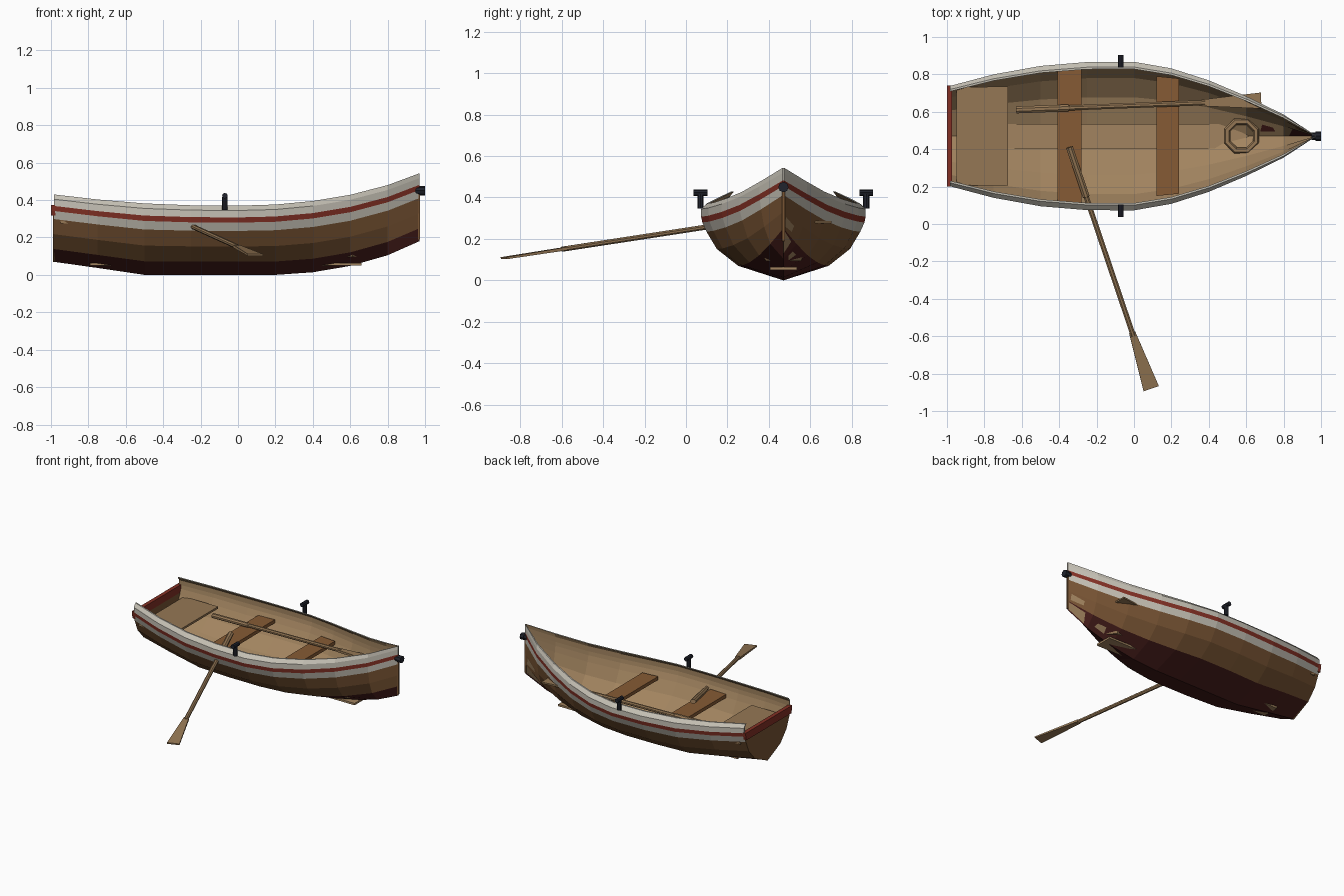
import bpy, bmesh, math
from mathutils import Vector, Matrix

if "Cube" in bpy.data.objects:
    bpy.data.objects.remove(bpy.data.objects["Cube"])

CY = 0.47  # boat centreline


def material(name, r, g, b):
    m = bpy.data.materials.new(name)
    m.use_nodes = True
    m.diffuse_color = (r, g, b, 1)
    m.node_tree.nodes["Principled BSDF"].inputs["Base Color"].default_value = (r, g, b, 1)
    return m


white = material("weathered_white", .56, .53, .46)
red = material("stripe_red", .23, .03, .018)
brown = material("hull_brown", .19, .09, .034)
maroon = material("bottom_maroon", .07, .014, .012)
tan = material("inner_tan", .36, .23, .115)
bench_wood = material("bench_wood", .24, .105, .035)
oar_wood = material("oar_wood", .30, .185, .09)
metal = material("dark_metal", .015, .017, .026)


def finish(name, bm, mats):
    bmesh.ops.recalc_face_normals(bm, faces=bm.faces)
    me = bpy.data.meshes.new(name)
    bm.to_mesh(me)
    bm.free()
    for m in mats:
        me.materials.append(m)
    ob = bpy.data.objects.new(name, me)
    bpy.context.collection.objects.link(ob)
    return ob


def loft(bm, rings, caps=True):
    """Skin a list of closed rings of points; returns the side faces by ring."""
    vs = [[bm.verts.new(p) for p in r] for r in rings]
    n = len(vs[0])
    for a, b in zip(vs, vs[1:]):
        for j in range(n):
            bm.faces.new((a[j], a[(j + 1) % n], b[(j + 1) % n], b[j]))
    if caps:
        bm.faces.new(vs[0])
        bm.faces.new(vs[-1])
    return vs


def slab(name, x0, x1, half0, half1, z0, z1, mat):
    """Board across the boat, tapered from half0 at x0 to half1 at x1."""
    bm = bmesh.new()
    loft(bm, [[(x, CY - h, z0), (x, CY + h, z0), (x, CY + h, z1), (x, CY - h, z1)]
              for x, h in ((x0, half0), (x1, half1))])
    return finish(name, bm, [mat])


# Hull stations: x, half beam, keel height, sheer height
stations = [(-.985, .268, .07, .43), (-.75, .33, .037, .403), (-.5, .375, 0, .382),
            (-.25, .396, 0, .372), (0, .397, 0, .37), (.2, .362, 0, .376),
            (.4, .298, .014, .395), (.6, .213, .048, .428), (.8, .115, .105, .48),
            (.97, .004, .18, .543)]
# Section rows: height fraction, width fraction, material slot above the row
rows = [(0, 0, 3), (.19, .55, 2), (.41, .81, 2), (.635, .935, 0), (.755, .985, 1),
        (.83, 1, 0), (.93, 1, 0), (1, .93, 0)]

# Planked hull with a thin lining inside
bm = bmesh.new()
T = .011
rings = []
for x, half, keel, sheer in stations:
    h = sheer - keel
    outer = [(w * half, keel + f * h) for f, w, _ in rows]
    inner = [(max(0, w * half - T), keel + f * h + T * (1 - f)) for f, w, _ in rows]
    ring = [(-y, z) for y, z in outer[:0:-1]] + outer
    ring += inner[::-1] + [(-y, z) for y, z in inner[1:]]
    rings.append([(x, CY + y, z) for y, z in ring])
grid = loft(bm, rings, caps=False)
R = len(rows) - 1
N = len(rings[0])
bm.faces.ensure_lookup_table()
slots = [rows[i][2] for i in range(R)]
ring_slots = slots[::-1] + slots + [0] + [4] * (2 * R) + [0]
for k, f in enumerate(bm.faces):
    f.material_index = ring_slots[k % N]
for end in (grid[0], grid[-1]):
    for j in range(2 * R):
        f = bm.faces.new((end[j], end[j + 1], end[N - 2 - j], end[N - 1 - j]))
        f.material_index = ring_slots[j]
finish("hull", bm, [white, red, brown, maroon, tan])


# Transom: brown lower board, red upper board
def transom(name, levels, x0, x1, grow, mat):
    _, half, keel, sheer = stations[0]
    side = [(w * half + grow, keel + f * (sheer - keel)) for f, w in levels]
    ring = [(-y, z) for y, z in side[::-1]] + side
    bm = bmesh.new()
    loft(bm, [[(x, CY + y, z) for y, z in ring] for x in (x0, x1)])
    finish(name, bm, [mat])


transom("transom_lower", [(0, .01), (.19, .55), (.41, .81), (.635, .935), (.69, .96)],
        -.99, -.972, 0, brown)
transom("transom_upper", [(.69, .96), (.755, .985), (.84, 1)], -1, -.972, .002, red)

# Stem post
slab("stem_post", .962, .974, .007, .007, .19, .45, brown)

# Seats and floor
slab("stern_seat", -.95, -.675, .262, .265, .275, .29, oar_wood)
slab("middle_bench", -.41, -.28, .348, .355, .24, .265, bench_wood)
slab("forward_bench", .12, .24, .32, .308, .24, .265, bench_wood)
slab("floor_board", -.79, .66, .065, .065, .05, .064, tan)


# Oars: grip, shaft and flared flat blade along one axis
def oar(name, start, end):
    start, end = Vector(start), Vector(end)
    d = (end - start).normalized()
    side = Vector((0, 0, 1)).cross(d).normalized()
    up = d.cross(side)
    length = (end - start).length

    def section(t, w, h, n=8):
        return [start + d * t + side * (w * math.cos(a)) + up * (h * math.sin(a))
                for a in (math.tau * (i + .5) / n for i in range(n))]

    bm = bmesh.new()
    neck = length - .32
    loft(bm, [section(0, .02, .016), section(.28, .02, .016),
              section(.285, .015, .013), section(neck + .02, .015, .013)])
    q = math.sqrt(2)
    loft(bm, [section(neck, .017 * q, .008 * q, 4), section(length, .043 * q, .005 * q, 4)])
    finish(name, bm, [oar_wood])


oar("stowed_oar", (-.63, .61, .284), (.68, .66, .281))
oar("outboard_oar", (-.345, .41, .305), (.092, -.88, .107))

# Coiled ring in the bow
bpy.ops.mesh.primitive_torus_add(major_segments=8, minor_segments=6, major_radius=.083,
                                 minor_radius=.018, location=(.575, CY, .11),
                                 rotation=(0, 0, math.pi / 8))
ring_obj = bpy.context.object
ring_obj.name = "bow_ring"
ring_obj.data.materials.append(oar_wood)


# Dark metal fittings
def cylinder(name, radius, depth, loc, rot, sides=8):
    bm = bmesh.new()
    bmesh.ops.create_cone(bm, cap_ends=True, segments=sides, radius1=radius,
                          radius2=radius, depth=depth)
    ob = finish(name, bm, [metal])
    ob.matrix_world = Matrix.Translation(loc) @ rot
    return ob


along_x = Matrix.Rotation(math.pi / 2, 4, "Y")
along_y = Matrix.Rotation(math.pi / 2, 4, "X")
for label, s in (("left", 1), ("right", -1)):
    y = CY + s * .40
    cylinder(label + "_oarlock_stem", .015, .07, (-.07, y, .382), Matrix())
    cylinder(label + "_oarlock_bar", .015, .066, (-.07, y, .423), along_y)
cylinder("bow_fitting_base", .02, .03, (.965, CY, .45), along_x)
cylinder("bow_fitting_cap", .025, .03, (.985, CY, .45), along_x)
